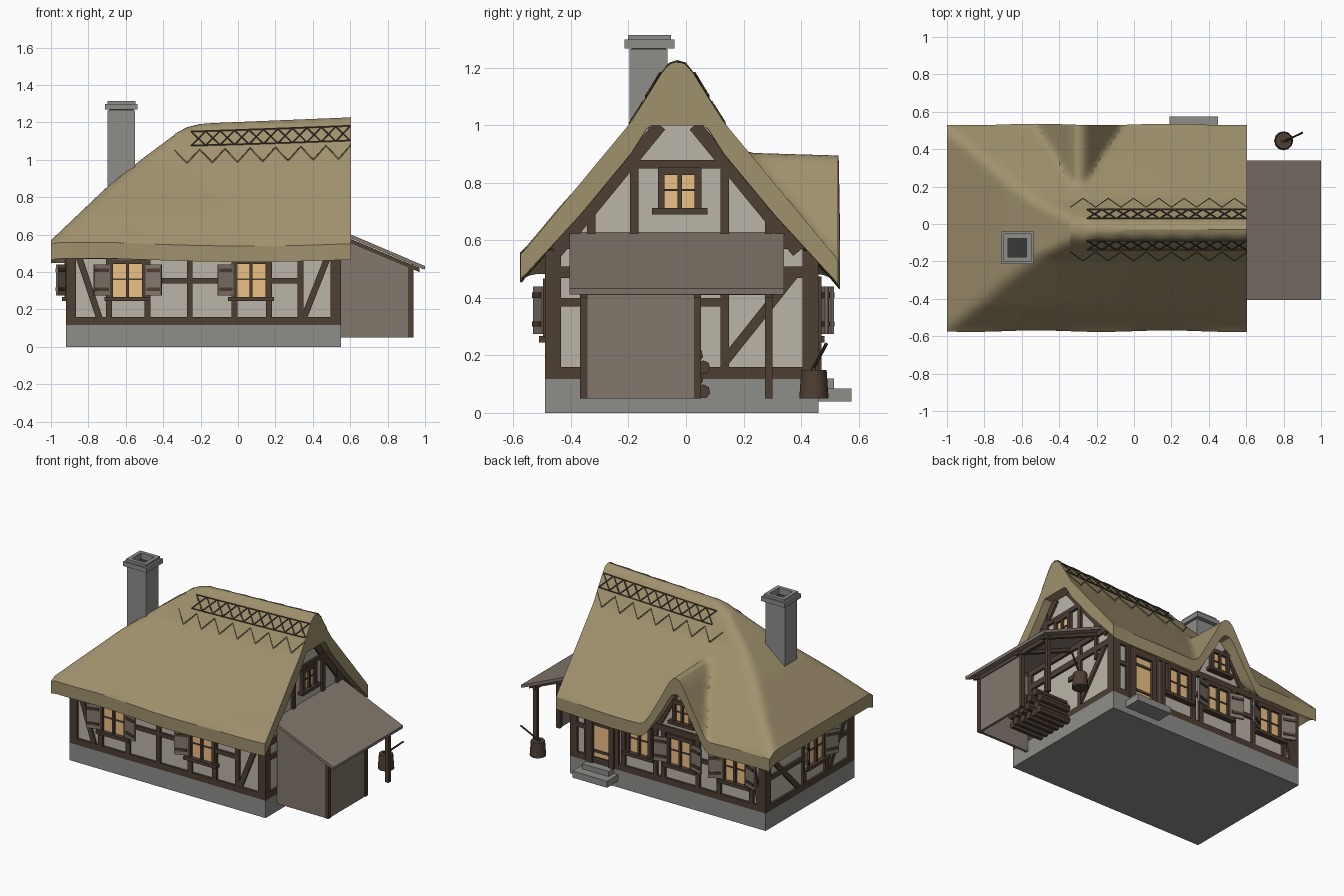
import bpy, bmesh, math, random
from mathutils import Vector

if "Cube" in bpy.data.objects:
    bpy.data.objects.remove(bpy.data.objects["Cube"])
random.seed(4)

COL = {"stone": (.27, .27, .255), "plaster": (.5, .46, .39), "timber": (.075, .05, .034),
       "thatch": (.35, .285, .155), "glow": (.85, .53, .24), "boards": (.225, .185, .15), "dark": (.04, .04, .04)}
MAT = {}
for n, c in COL.items():
    MAT[n] = bpy.data.materials.new(n)
    MAT[n].diffuse_color = (*c, 1)
parts = {}


def get(name, mat):
    if name not in parts:
        parts[name] = (bmesh.new(), mat)
    return parts[name][0]


def prism(name, mat, pts, vec):
    """Extrude a 3D polygon along a vector."""
    bm = get(name, mat)
    a = [bm.verts.new(p) for p in pts]
    b = [bm.verts.new(Vector(p) + Vector(vec)) for p in pts]
    bm.faces.new(a)
    bm.faces.new(b[::-1])
    for i in range(len(a)):
        j = (i + 1) % len(a)
        bm.faces.new((a[i], b[i], b[j], a[j]))


def box(name, mat, x0, x1, y0, y1, z0, z1):
    prism(name, mat, [(x0, y0, z0), (x1, y0, z0), (x1, y1, z0), (x0, y1, z0)], (0, 0, z1 - z0))


def rod(name, mat, p, q, r0, r1, n):
    p, q = Vector(p), Vector(q)
    m = (q - p).to_track_quat('Z', 'Y').to_matrix().to_4x4()
    m.translation = (p + q) / 2
    bmesh.ops.create_cone(get(name, mat), cap_ends=True, segments=n, radius1=r0, radius2=r1,
                          depth=(q - p).length, matrix=m)


# Wall coordinates: u along the wall, z up, o outward
WALL = {"front": lambda u, z, o: (u, -.49 - o, z), "back": lambda u, z, o: (u, .46 + o, z),
        "left": lambda u, z, o: (-.92 - o, u, z), "right": lambda u, z, o: (.55 + o, u, z)}


def slab(name, mat, w, pts, o0, o1):
    f = WALL[w]
    prism(name, mat, [f(u, z, o0) for u, z in pts], Vector(f(0, 0, o1)) - Vector(f(0, 0, o0)))


def rect(name, mat, w, u0, u1, z0, z1, o0=-.03, o1=0.):
    slab(name, mat, w, [(u0, z0), (u1, z0), (u1, z1), (u0, z1)], o0, o1)


def brace(w, u0, z0, u1, z1, width=.034):
    d = Vector((u1 - u0, z1 - z0)).normalized() * width / 2
    slab(w + "_timbers", "timber", w, [(u0 - d.y, z0 + d.x), (u0 + d.y, z0 - d.x),
                                       (u1 + d.y, z1 - d.x), (u1 - d.y, z1 + d.x)], -.03, -.002)


def window(w, u, z0, z1, half=.078, shutters=()):
    n = w + "_window"
    rect(n + "_panes", "glow", w, u - half, u + half, z0, z1, -.03, -.008)
    for a, b, c, d in ((u - half - .024, u - half, z0, z1), (u + half, u + half + .024, z0, z1),
                       (u - half - .024, u + half + .024, z1 - .008, z1 + .018), (u - .008, u + .008, z0, z1)):
        rect(n + "_frames", "timber", w, a, b, c, d, -.03, .008)
    zm = z0 + (z1 - z0) * .52
    rect(n + "_frames", "timber", w, u - half, u + half, zm - .004, zm + .004, -.03, -.002)
    rect(n + "_sills", "timber", w, u - half - .045, u + half + .045, z0 - .02, z0 + .002, -.03, .022)
    for s in shutters:
        ang, L, t = math.radians(random.uniform(14, 32)), .088, .012
        c, sn, e = math.cos(ang), math.sin(ang), u + s * (half + .02)
        for name, mat, l0, l1, o, za, zb in (
                ("_shutters", "boards", 0, L, 0, z0 + .01, z1 - .01),
                ("_shutter_battens", "timber", .008, L - .006, .006, z0 + .035, z0 + .053),
                ("_shutter_battens", "timber", .008, L - .006, .006, z1 - .05, z1 - .032)):
            P = [(l0, -o), (l1, -o), (l1, t + o), (l0, t + o)]
            prism(w + name, mat, [WALL[w](e + s * (l * c - k * sn), za, l * sn + k * c) for l, k in P],
                  (0, 0, zb - za))


# Stone base, walls, steps
box("stone_base", "stone", -.92, .55, -.49, .46, 0, .118)
box("plaster_walls", "plaster", -.905, .535, -.475, .445, .11, .525)
slab("gable_wall", "plaster", "right", [(-.47, .5), (.44, .5), (.39, .6), (.06, 1.01), (-.12, 1.01), (-.45, .6)], -.05, -.015)
slab("dormer_wall", "plaster", "back", [(-.48, .5), (-.1, .5), (-.21, .68), (-.26, .79), (-.33, .79), (-.38, .68)], -.05, -.015)
box("door_steps", "stone", .19, .45, .45, .575, .04, .085)
box("door_steps", "stone", .22, .42, .45, .515, .085, .12)

# Timber framing
for w, a, b in (("front", -.92, .55), ("back", -.92, .55), ("left", -.49, .46), ("right", -.49, .46)):
    n = w + "_timbers"
    top = .565 if w == "right" else .53
    rect(n, "timber", w, a, b, .118, .16)
    rect(n, "timber", w, a, a + .055, .118, top)
    rect(n, "timber", w, b - .055, b, .118, top)
    rect(n, "timber", w, a, b, .47, .51)
for u in (-.69, -.485, -.258, -.02, .165, .335):
    rect("front_timbers", "timber", "front", u - .016, u + .016, .15, .5)
for a, b in ((-.49, -.26), (-.26, -.02), (.17, .34)):
    rect("front_timbers", "timber", "front", a, b, .34, .368)
brace("front", -.85, .48, -.74, .15)
brace("front", .35, .15, .48, .48)
for u in (-.81, -.565, -.41, -.15, -.09, .15, .2, .43):
    rect("back_timbers", "timber", "back", u - .015, u + .015, .15, .5)
for a, b in ((-.565, -.41), (-.15, -.09), (.43, .5)):
    rect("back_timbers", "timber", "back", a, b, .33, .358)
brace("back", -.87, .16, -.81, .46)
for u in (-.2, .04):
    rect("left_timbers", "timber", "left", u - .016, u + .016, .15, .5)
for a, b in ((-.44, -.2), (.04, .4)):
    rect("left_timbers", "timber", "left", a, b, .32, .35)
brace("left", -.42, .46, -.23, .16)
brace("left", .39, .46, .1, .16)
for a, b, c, d in ((-.195, -.165, .15, 1), (.12, .15, .15, .97), (-.345, -.315, .15, .73), (.275, .3, .42, .73),
                   (-.28, .22, .85, .88), (-.46, .42, .57, .61), (.03, .13, .37, .4), (-.46, -.17, .37, .4)):
    rect("right_timbers", "timber", "right", a, b, c, d)
brace("right", .135, .18, .39, .5)
brace("right", -.45, .56, -.09, 1.0, .045)
brace("right", .39, .56, .03, 1.0, .045)
brace("back", -.48, .5, -.35, .74)
brace("back", -.11, .5, -.24, .74)

# Windows and door
window("front", -.59, .265, .45, .078, (-1, 1))
window("front", .07, .265, .45, .078, (-1,))
window("back", .03, .265, .45, .07)
window("back", -.28, .265, .45, .075, (-1, 1))
window("back", -.69, .265, .45, .075, (-1, 1))
window("back", -.295, .565, .69, .05)
window("left", -.08, .265, .45, .078, (-1, 1))
window("right", -.022, .71, .835, .052)
rect("door", "glow", "back", .24, .40, .12, .45, -.03, -.008)
for z in (.19, .37):
    rect("door_hinges", "timber", "back", .25, .37, z, z + .018, -.01, -.002)
for a, b, c, d in ((.215, .25, .118, .47), (.375, .425, .118, .47), (.215, .425, .43, .475)):
    rect("door_frame", "timber", "back", a, b, c, d, -.03, .012)


# Thatched roof: hip on the left, gable on the right, raised dormer at the back
def lerp(x, pts):
    for (a, za), (b, zb) in zip(pts, pts[1:]):
        if x <= b:
            return za + (zb - za) * (x - a) / (b - a)
    return pts[-1][1]


def smin(a, b, k):
    h = max(k - abs(a - b), 0) / k
    return min(a, b) - h * h * k / 4


def roof(x, y):
    d = abs(y + .03)
    side = lerp(d, [(0, 1.222), (.03, 1.213), (.06, 1.175), (.1, 1.11), (.16, 1.015), (.57, .525)])
    side -= .035 * (.6 - x) / .85 * max(0, 1 - d / .4) + .018 * max(0, math.cos(math.pi * (x - .05) / 1.4))* min(1, d * 2)
    hip = lerp(x, [(-1, .57), (-.7, .855), (-.5, 1.015), (-.25, 1.2), (0, 1.33), (1, 1.9)])
    z = smin(side, hip, .06)
    if y > 0:
        u = abs(x + .295) / .27
        dorm = .5 + .405 * lerp(u, [(0, 1), (.1, .98), (.2, .89), (.4, .64), (.8, .17), (1, 0), (1.2, -.3), (4, -4)])
        z = -smin(-z, -(dorm - .03 * (y - .23)), .04)
    return z


NX, NY = 80, 66
bm = get("thatched_roof", "thatch")
grid = {}
for i in range(NX + 1):
    for j in range(NY + 1):
        x, y = -1 + 1.605 * i / NX, -.573 + 1.105 * j / NY
        z = roof(x, y)
        wob = .004 * math.sin(x * 9) * (j in (0, NY))
        grid[i, j, 0] = bm.verts.new((x, y + wob, z))
        under = z - .085 - .025 * min(1, max(0, (z - .55) * 4))
        grid[i, j, 1] = bm.verts.new((x, y + wob, min(under, 1.0)))
for i in range(NX):
    for j in range(NY):
        for k in (0, 1):
            bm.faces.new([grid[a, b, k] for a, b in ((i, j), (i + 1, j), (i + 1, j + 1), (i, j + 1))])
rim = ([(i, 0) for i in range(NX)] + [(NX, j) for j in range(NY)] +
       [(i, NY) for i in range(NX, 0, -1)] + [(0, j) for j in range(NY, 0, -1)])
for a, b in zip(rim, rim[1:] + rim[:1]):
    bm.faces.new((grid[(*a, 0)], grid[(*a, 1)], grid[(*b, 1)], grid[(*b, 0)]))

# Ridge cap with zigzag hem, and lattice of thin rods
bm = get("ridge_cap", "thatch")
rows = []
N = 14
for i in range(N + 1):
    x = -.34 + .945 * i / N
    low = .12 if i % 2 == 0 else .168
    ys = [-.03 + low * k / 8 for k in range(-8, 9)]
    prof = [(x, ys[0], roof(x, ys[0]) - .01)] + [(x, y, roof(x, y) + .005) for y in ys] + [(x, ys[-1], roof(x, ys[-1]) - .01)]
    rows.append([bm.verts.new(p) for p in prof])
for a, b in zip(rows, rows[1:]):
    for k in range(len(a) - 1):
        bm.faces.new((a[k], b[k], b[k + 1], a[k + 1]))
for s in (-1, 1):
    def on(x, d):
        y = -.03 + s * d
        return (x, y, roof(x, y) + .008)
    for i in range(11):
        x0, x1 = -.25 + .85 * i / 11, -.25 + .85 * (i + 1) / 11
        for d0, d1 in ((.06, .06), (.108, .108), (.06, .108), (.108, .06)):
            rod("ridge_lattice", "timber", on(x0, d0), on(x1, d1), .0045, .0045, 5)
    for i in range(N):
        x0, x1 = (-.34 + .945 * k / N for k in (i, i + 1))
        d0, d1 = (.12, .168) if i % 2 == 0 else (.168, .12)
        rod("ridge_hem", "timber", on(x0, d0), on(x1, d1), .0015, .0015, 4)

# Chimney
box("chimney_shaft", "stone", -.697, -.552, -.197, -.064, .5, 1.265)
for o, i, z0, z1 in ((.0875, .052, 1.268, 1.298), (.075, .05, 1.298, 1.315)):
    cx, cy = -.624, -.127
    for s in (-1, 1):
        xs, ys = sorted((cx + s * i, cx + s * o)), sorted((cy + s * i, cy + s * o))
        box("chimney_cap", "stone", *xs, cy - o, cy + o, z0, z1)
        box("chimney_cap", "stone", cx - i, cx + i, *ys, z0, z1)
box("chimney_flue", "dark", -.69, -.56, -.19, -.07, 1.26, 1.272)

# Lean-to shed with log pile
prism("shed_roof", "boards", [(.54, -.405, .628), (1, -.405, .432), (.998, -.405, .412), (.54, -.405, .608)], (0, .745, 0))
prism("shed_front_wall", "boards", [(.55, -.365, .05), (.925, -.365, .05), (.925, -.365, .44), (.55, -.365, .6)], (0, .018, 0))
box("shed_side_wall", "boards", .915, .932, -.36, .03, .05, .435)
for y in (-.355, .04, .287):
    box("shed_posts", "timber", .91, .937, y - .013, y + .013, .05, .44)
    prism("shed_rafters", "timber", [(.55, y - .012, .6), (.97, y - .012, .422), (.97, y - .012, .4), (.55, y - .012, .575)], (0, .024, 0))
box("shed_beam", "timber", .912, .936, -.37, .31, .41, .437)
for r in range(4):
    for k in range(6 - r % 2):
        y, z = -.19 + .05 * k + .025 * (r % 2), .074 + .042 * r
        rod("log_pile", "timber", (.575, y, z), (.82 + random.uniform(-.025, .025), y, z), .025, .025, 7)

# Chopping block and axe handle
rod("chopping_block", "timber", (.8, .445, .05), (.8, .445, .15), .051, .044, 12)
rod("axe_handle", "timber", (.8, .44, .15), (.9, .488, .24), .006, .006, 6)
box("axe_head", "dark", .785, .825, .436, .45, .135, .16)

# Turn the collected parts into objects
for name, (bm, mat) in parts.items():
    bmesh.ops.recalc_face_normals(bm, faces=bm.faces[:])
    me = bpy.data.meshes.new(name)
    bm.to_mesh(me)
    bm.free()
    me.materials.append(MAT[mat])
    ob = bpy.data.objects.new(name, me)
    bpy.context.collection.objects.link(ob)
    if name in ("thatched_roof", "ridge_cap", "log_pile", "chopping_block"):
        bpy.context.view_layer.objects.active = ob
        bpy.ops.object.select_all(action='DESELECT')
        ob.select_set(True)
        bpy.ops.object.shade_smooth_by_angle(angle=math.radians(30))

for m in bpy.data.materials:
    if m.users and not m.is_grease_pencil:
        m.use_nodes = True
        m.node_tree.nodes["Principled BSDF"].inputs["Base Color"].default_value = m.diffuse_color
